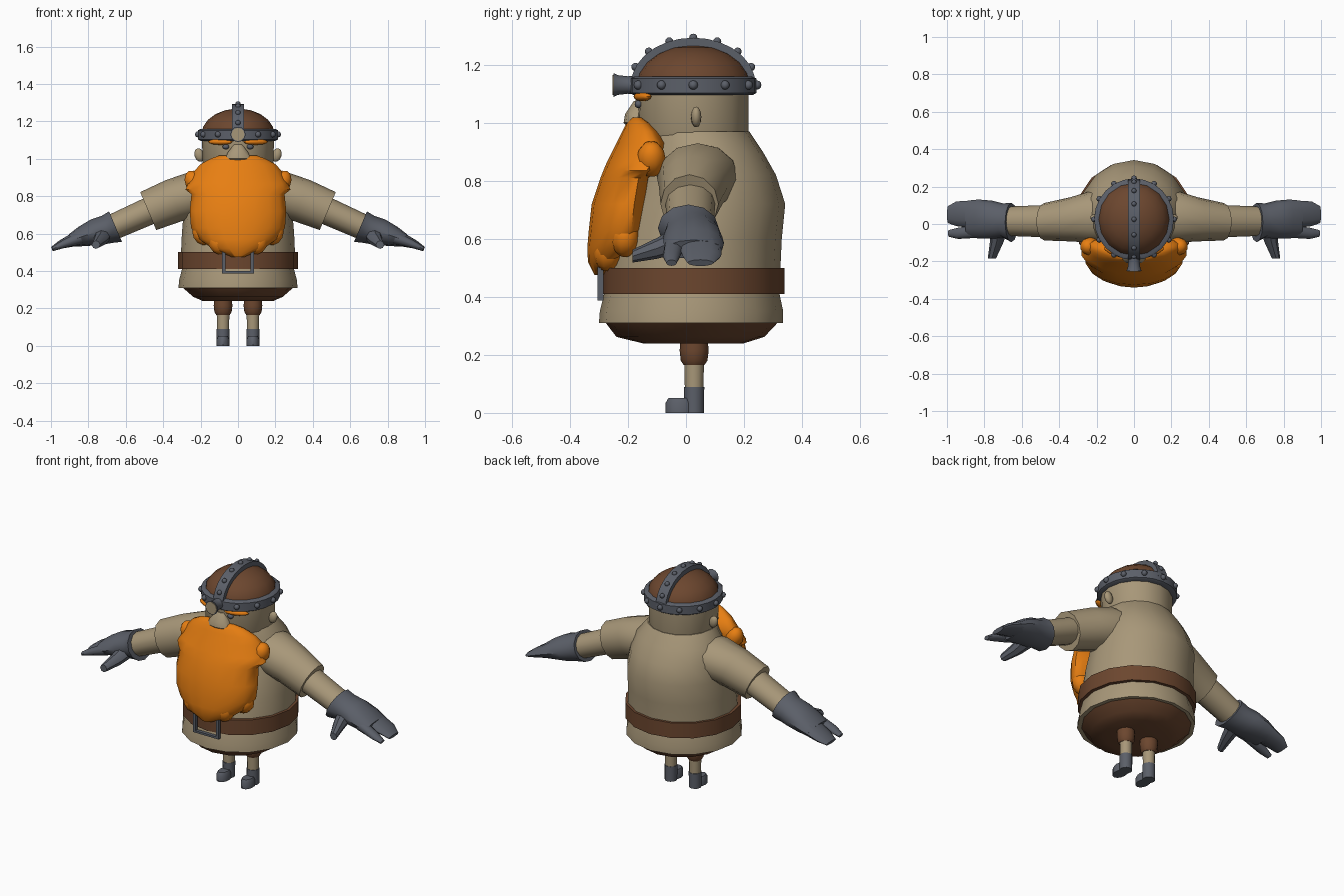
import bpy, bmesh
from math import sin, cos, pi, radians
from mathutils import Vector, Matrix

cube = bpy.data.objects.get("Cube")
if cube:
    bpy.data.objects.remove(cube, do_unlink=True)


def material(name, rgb):
    m = bpy.data.materials.new(name)
    m.use_nodes = True
    m.diffuse_color = (*rgb, 1)
    m.node_tree.nodes["Principled BSDF"].inputs["Base Color"].default_value = (*rgb, 1)
    return m


TAN = material("tan", (0.39, 0.31, 0.19))
BROWN = material("brown", (0.15, 0.062, 0.028))
ORANGE = material("orange", (0.8, 0.21, 0.006))
STEEL = material("steel grey", (0.105, 0.115, 0.14))


def finish(name, bm, mat, angle=40):
    bmesh.ops.recalc_face_normals(bm, faces=bm.faces)
    me = bpy.data.meshes.new(name)
    bm.to_mesh(me)
    bm.free()
    me.materials.append(mat)
    me.shade_smooth()
    me.set_sharp_from_angle(angle=radians(angle))
    ob = bpy.data.objects.new(name, me)
    bpy.context.collection.objects.link(ob)
    return ob


def loft(name, rings, mat, side=1, closed=False, angle=40):
    """Skin a list of point rings; side=-1 mirrors across x."""
    bm = bmesh.new()
    rows = [[bm.verts.new((p[0] * side, p[1], p[2])) for p in r] for r in rings]
    n = len(rows[0])
    pairs = list(zip(rows, rows[1:])) + ([(rows[-1], rows[0])] if closed else [])
    for a, b in pairs:
        for i in range(n):
            j = (i + 1) % n
            bm.faces.new((a[i], a[j], b[j], b[i]))
    if not closed:
        bm.faces.new(rows[0])
        bm.faces.new(rows[-1])
    return finish(name, bm, mat, angle)


def ring(c, u, v, n=12):
    c, u, v = Vector(c), Vector(u), Vector(v)
    return [c + u * cos(2 * pi * i / n) + v * sin(2 * pi * i / n) for i in range(n)]


def level(z, rx, y0, y1, n=16):
    """Horizontal oval between a front y and a back y."""
    return ring((0, (y0 + y1) / 2, z), (0, (y1 - y0) / 2, 0), (rx, 0, 0), n)


def limb(x, y, z, ry, rz, tilt=0.4):
    """Oval across a drooping arm."""
    return ring((x, y, z), (0, ry, 0), (rz * sin(tilt), 0, rz * cos(tilt)))


def ball(name, loc, scale, mat, rot=None, seg=12):
    bm = bmesh.new()
    bmesh.ops.create_uvsphere(bm, u_segments=seg, v_segments=max(6, seg // 2), radius=1)
    mx = Matrix.Translation(loc) @ (rot or Matrix()) @ Matrix.Diagonal((*scale, 1))
    bmesh.ops.transform(bm, matrix=mx, verts=bm.verts)
    return finish(name, bm, mat, 60)


# Torso, belt and underside
loft("under_skirt", [level(0.24, 0.19, -0.15, 0.20), level(0.262, 0.24, -0.24, 0.27),
                     level(0.315, 0.30, -0.28, 0.32)], BROWN)
loft("coat_hem", [level(0.31, 0.318, -0.30, 0.335), level(0.35, 0.315, -0.297, 0.335),
                  level(0.42, 0.297, -0.28, 0.32)], TAN)
loft("belt", [level(0.41, 0.32, -0.29, 0.34), level(0.50, 0.32, -0.29, 0.34)], BROWN)
loft("coat", [level(0.49, 0.305, -0.27, 0.325), level(0.60, 0.30, -0.25, 0.33),
              level(0.72, 0.29, -0.21, 0.342), level(0.82, 0.27, -0.17, 0.31),
              level(0.90, 0.245, -0.15, 0.265), level(0.97, 0.19, -0.14, 0.218)], TAN)

# Belt buckle frame
path = [(-0.08, 0.39), (0.08, 0.39), (0.08, 0.505), (-0.08, 0.505)]
loft("buckle", [[(x * k, y, 0.4475 + (z - 0.4475) * k) for k, y in
                 ((1.06, -0.285), (1.06, -0.305), (0.85, -0.305), (0.85, -0.285))]
                for x, z in path], STEEL, closed=True)

# Head, nose and face
loft("head", [level(0.90, 0.16, -0.14, 0.20), level(0.97, 0.19, -0.17, 0.215),
              level(1.12, 0.192, -0.175, 0.215)], TAN)
loft("nose", [level(0.98, 0.045, -0.195, -0.14, 10), level(1.0, 0.07, -0.215, -0.14, 10),
              level(1.03, 0.06, -0.21, -0.14, 10), level(1.075, 0.025, -0.18, -0.14, 10)], TAN)

for s, tag in ((1, "left_"), (-1, "right_")):
    ball(tag + "eye", (s * 0.065, -0.163, 1.064), (0.018, 0.014, 0.014), STEEL)
    ball(tag + "brow", (s * 0.095, -0.15, 1.09), (0.07, 0.022, 0.016), ORANGE,
         Matrix.Rotation(s * 0.35, 4, 'Z'))
    ball(tag + "ear", (s * 0.207, 0.035, 1.02), (0.026, 0.018, 0.037), TAN,
         Matrix.Rotation(s * 0.3, 4, 'Y'))

    # Arms
    loft(tag + "sleeve", [limb(0.08, 0.04, 0.83, 0.14, 0.10, 0.2),
                          limb(0.22, 0.04, 0.81, 0.14, 0.125, 0.3),
                          limb(0.34, 0.025, 0.777, 0.118, 0.118),
                          limb(0.48, 0.012, 0.72, 0.10, 0.11)], TAN, s)
    loft(tag + "forearm", [limb(0.42, 0.015, 0.745, 0.088, 0.075),
                           limb(0.69, 0.015, 0.625, 0.078, 0.068)], TAN, s)

    # Gloves
    loft(tag + "glove", [limb(0.655, 0.008, 0.637, 0.105, 0.088),
                         limb(0.70, 0.018, 0.622, 0.092, 0.078),
                         limb(0.76, 0.023, 0.607, 0.102, 0.073),
                         limb(0.83, 0.027, 0.585, 0.104, 0.056),
                         limb(0.89, 0.027, 0.563, 0.098, 0.036)], STEEL, s)
    loft(tag + "fingers", [limb(0.85, 0.05, 0.577, 0.075, 0.042),
                           limb(0.95, 0.055, 0.54, 0.066, 0.022),
                           limb(0.995, 0.05, 0.517, 0.045, 0.012)], STEEL, s)
    loft(tag + "index_finger", [limb(0.84, -0.04, 0.577, 0.034, 0.034),
                                limb(0.94, -0.05, 0.54, 0.03, 0.02),
                                limb(0.99, -0.05, 0.517, 0.018, 0.011)], STEEL, s)
    loft(tag + "thumb", [ring(c, (r, 0, 0), (0, 0, r), 8) for c, r in
                         (((0.72, -0.02, 0.60), 0.048), ((0.735, -0.10, 0.567), 0.036),
                          ((0.76, -0.185, 0.54), 0.022))], STEEL, s)

    # Legs and boots
    def leg(z, r):
        return ring((0.08, 0.028, z), (0, r, 0), (r, 0, 0))
    loft(tag + "knickers", [leg(0.165, 0.036), leg(0.18, 0.046), leg(0.215, 0.05),
                            leg(0.26, 0.046)], BROWN, s)
    loft(tag + "shin", [leg(0.08, 0.032), leg(0.18, 0.034)], TAN, s)
    loft(tag + "boot_shaft", [leg(0, 0.034), leg(0.09, 0.035)], STEEL, s)
    loft(tag + "boot_toe", [ring((0.08, -0.02, z), (0, ry, 0), (rx, 0, 0)) for z, rx, ry in
                            ((0, 0.034, 0.05), (0.035, 0.034, 0.05), (0.052, 0.026, 0.04))],
         STEEL, s)

# Beard: broad moustache tier over a long tapering tier
tiers = ((1.018, 0.10, -0.19, -0.15), (1.0, 0.15, -0.205, -0.12), (0.97, 0.205, -0.22, -0.09),
         (0.93, 0.24, -0.24, -0.06), (0.87, 0.27, -0.27, -0.065), (0.835, 0.285, -0.285, -0.085),
         (0.81, 0.253, -0.295, -0.12), (0.72, 0.262, -0.325, -0.13), (0.63, 0.255, -0.335, -0.14),
         (0.57, 0.21, -0.34, -0.18), (0.52, 0.14, -0.338, -0.235), (0.475, 0.035, -0.315, -0.28))
rings = []
for z, w, front, back in tiers:
    mid = back + (front - back) * 0.3
    row = []
    for i in range(18):
        a = 2 * pi * i / 18
        depth = mid - front if cos(a) < 0 else back - mid
        row.append((w * sin(a), mid + depth * cos(a), z))
    rings.append(row)
loft("beard", rings, ORANGE, angle=50)
for s in (1, -1):
    for x, y, z, w in ((0.19, -0.21, 0.60, 0.055), (0.11, -0.27, 0.55, 0.05),
                       (0.235, -0.12, 0.875, 0.05)):
        ball("beard_lock", (s * x, y, z), (w, 0.05, 0.065), ORANGE,
             Matrix.Rotation(s * 0.45, 4, 'Y'), 10)

# Helmet dome, rim band and crest strap
CY, CZ = 0.025, 1.13
loft("helmet_dome", [level(CZ + 0.138 * sin(a), 0.195 * cos(a), CY - 0.2 * cos(a),
                           CY + 0.2 * cos(a)) for a in (0, 0.3, 0.6, 0.9, 1.2, 1.5)], BROWN)
loft("helmet_band", [level(z, 0.2 + d, CY - 0.205 - d, CY + 0.205 + d, 24) for z, d in
                     ((1.095, 0), (1.103, 0.013), (1.152, 0.013), (1.16, 0))], STEEL)


def arch(a, r, h):
    return CY + r * cos(a), CZ + h * sin(a)


crest = []
for k in range(15):
    inner, outer = arch(pi * k / 14, 0.185, 0.125), arch(pi * k / 14, 0.215, 0.163)
    crest.append([(-0.032, *inner), (-0.032, *outer), (0.032, *outer), (0.032, *inner)])
loft("helmet_crest", crest, STEEL)

# Rivets
for k in range(12):
    a = pi * k / 6
    if k != 9:
        ball("band_rivet", (0.214 * cos(a), CY + 0.219 * sin(a), CZ), (0.016,) * 3, STEEL, seg=8)
for k in range(1, 8):
    ball("crest_rivet", (0, *arch(pi * k / 8, 0.216, 0.163)), (0.014,) * 3, STEEL, seg=8)

# Head lamp
lamp = [ring((0, y, CZ), (r, 0, 0), (0, 0, r)) for y, r in
        ((-0.17, 0.034), (-0.20, 0.03), (-0.235, 0.034), (-0.25, 0.041))]
loft("lamp", lamp, STEEL)
loft("lamp_lens", [ring((0, y, CZ), (0.035, 0, 0), (0, 0, 0.035)) for y in (-0.247, -0.253)], TAN)
